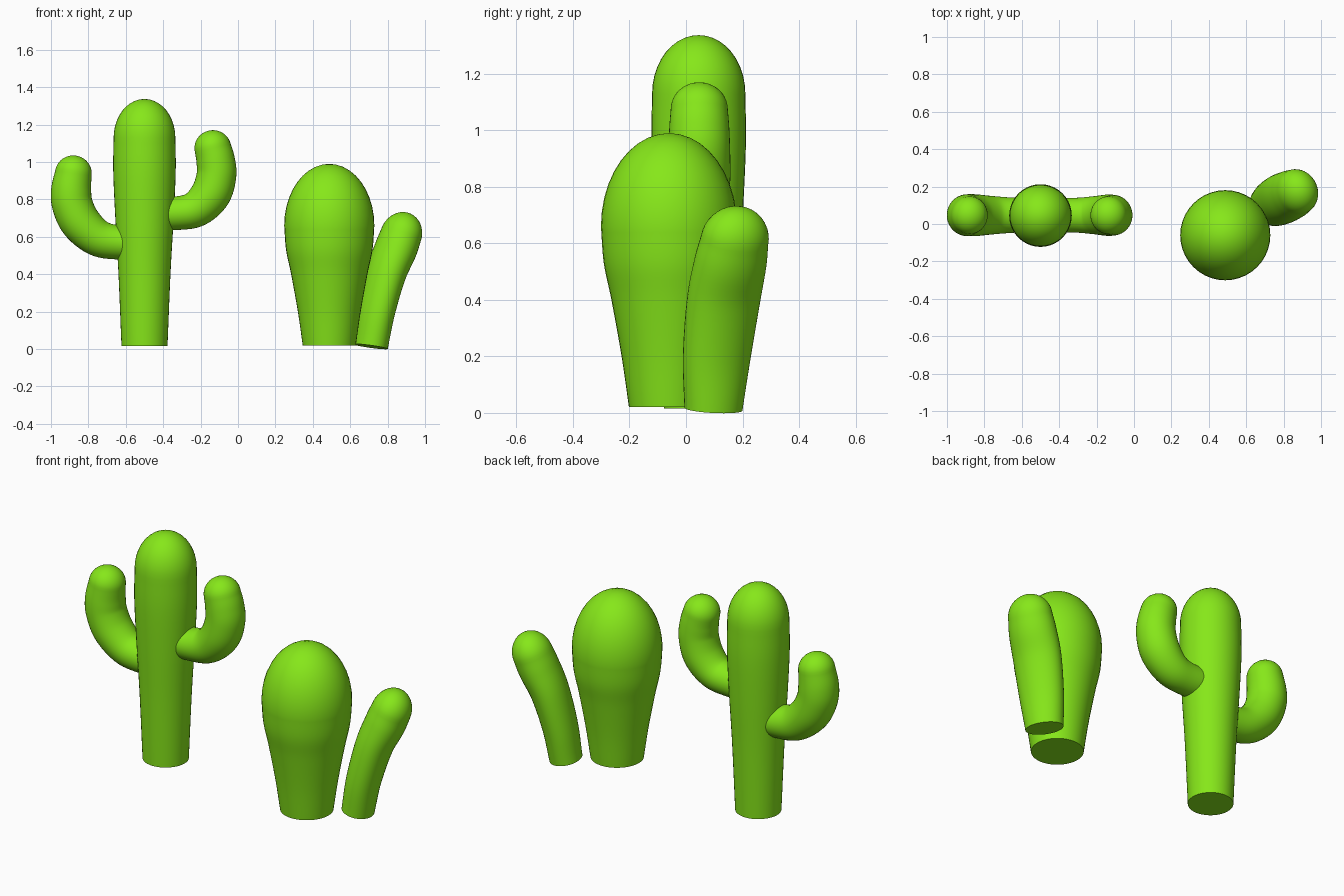
import bpy, bmesh, math
from mathutils import Vector

if "Cube" in bpy.data.objects:
    bpy.data.objects.remove(bpy.data.objects["Cube"])

green = bpy.data.materials.new("cactus_green")
green.diffuse_color = (0.24, 0.8, 0.01, 1)
green.use_nodes = True
green.node_tree.nodes["Principled BSDF"].inputs["Base Color"].default_value = green.diffuse_color
SIDES, STEPS, DOME = 40, 6, 10


def spline(a, b, c, d, t):
    return 0.5 * (2 * b + (c - a) * t + (2 * a - 5 * b + 4 * c - d) * t * t
                  + (3 * b - a - 3 * c + d) * t ** 3)


def stem(name, stations, dome, lean=0.0):
    """Sweep an ellipse along stations (x, y, z, in-plane radius, cross radius), rounded tip."""
    p = [Vector(s) for s in stations]
    p = [2 * p[0] - p[1]] + p + [2 * p[-1] - p[-2]]
    pts = [spline(*p[i:i + 4], k / STEPS) for i in range(len(p) - 3) for k in range(STEPS)]
    pts.append(p[-2])
    pos = [Vector(q[:3]) for q in pts]
    n = Vector((-math.sin(lean), math.cos(lean), 0))
    rings = []
    for i, q in enumerate(pts):
        t = (pos[min(i + 1, len(pos) - 1)] - pos[max(i - 1, 0)]).normalized()
        rings.append((pos[i], n.cross(t).normalized(), q[3], q[4]))
    c, side, ra, rb = rings[-1]
    for k in range(1, DOME):
        a = math.pi / 2 * k / DOME
        rings.append((c + t * dome * math.sin(a), side, ra * math.cos(a), rb * math.cos(a)))

    bm = bmesh.new()
    loops = []
    for o, u, ra, rb in rings:
        loops.append([bm.verts.new(o + u * ra * math.cos(2 * math.pi * j / SIDES)
                                   + n * rb * math.sin(2 * math.pi * j / SIDES))
                      for j in range(SIDES)])
    for a, b in zip(loops, loops[1:]):
        for j in range(SIDES):
            k = (j + 1) % SIDES
            bm.faces.new((a[j], a[k], b[k], b[j]))
    tip = bm.verts.new(c + t * dome)
    for j in range(SIDES):
        bm.faces.new((loops[-1][j], loops[-1][(j + 1) % SIDES], tip))
    bm.faces.new(loops[0][::-1])
    bmesh.ops.recalc_face_normals(bm, faces=bm.faces)
    me = bpy.data.meshes.new(name)
    bm.to_mesh(me)
    bm.free()
    me.materials.append(green)
    ob = bpy.data.objects.new(name, me)
    bpy.context.collection.objects.link(ob)
    bpy.ops.object.select_all(action='DESELECT')
    ob.select_set(True)
    bpy.context.view_layer.objects.active = ob
    bpy.ops.object.shade_smooth_by_angle(angle=math.radians(45))


def upright(x, y, profile):
    return [(x, y, z, r, r) for z, r in profile]


def arm(path):
    return [(x, 0.047, z, r, r * 1.03) for x, z, r in path]


# Tall cactus: trunk and two raised arms
stem("tall_trunk", upright(-0.5, 0.045, [(0.015, 0.123), (0.4, 0.139), (0.7, 0.156),
                                         (0.95, 0.167), (1.13, 0.165)]), 0.207)
stem("left_arm", arm([(-0.5, 0.57, 0.088), (-0.64, 0.57, 0.091), (-0.75, 0.595, 0.099),
                      (-0.84, 0.675, 0.108), (-0.885, 0.77, 0.109),
                      (-0.892, 0.85, 0.107), (-0.88, 0.94, 0.098)]), 0.095)
stem("right_arm", arm([(-0.5, 0.725, 0.09), (-0.32, 0.727, 0.09), (-0.22, 0.752, 0.098),
                       (-0.145, 0.83, 0.107), (-0.115, 0.93, 0.106),
                       (-0.12, 1.01, 0.103), (-0.135, 1.075, 0.098)]), 0.095)

# Round cactus and the leaning one behind it
stem("round_trunk", upright(0.488, -0.06, [(0.02, 0.142), (0.2, 0.168), (0.4, 0.204),
                                           (0.53, 0.231), (0.66, 0.241)]), 0.33)
stem("leaning_trunk", [(0.71, 0.097, 0.013, 0.088, 0.106), (0.74, 0.109, 0.2, 0.094, 0.125),
                       (0.79, 0.133, 0.4, 0.102, 0.135), (0.842, 0.157, 0.53, 0.11, 0.132),
                       (0.872, 0.172, 0.61, 0.108, 0.123)], 0.125, math.radians(25))
